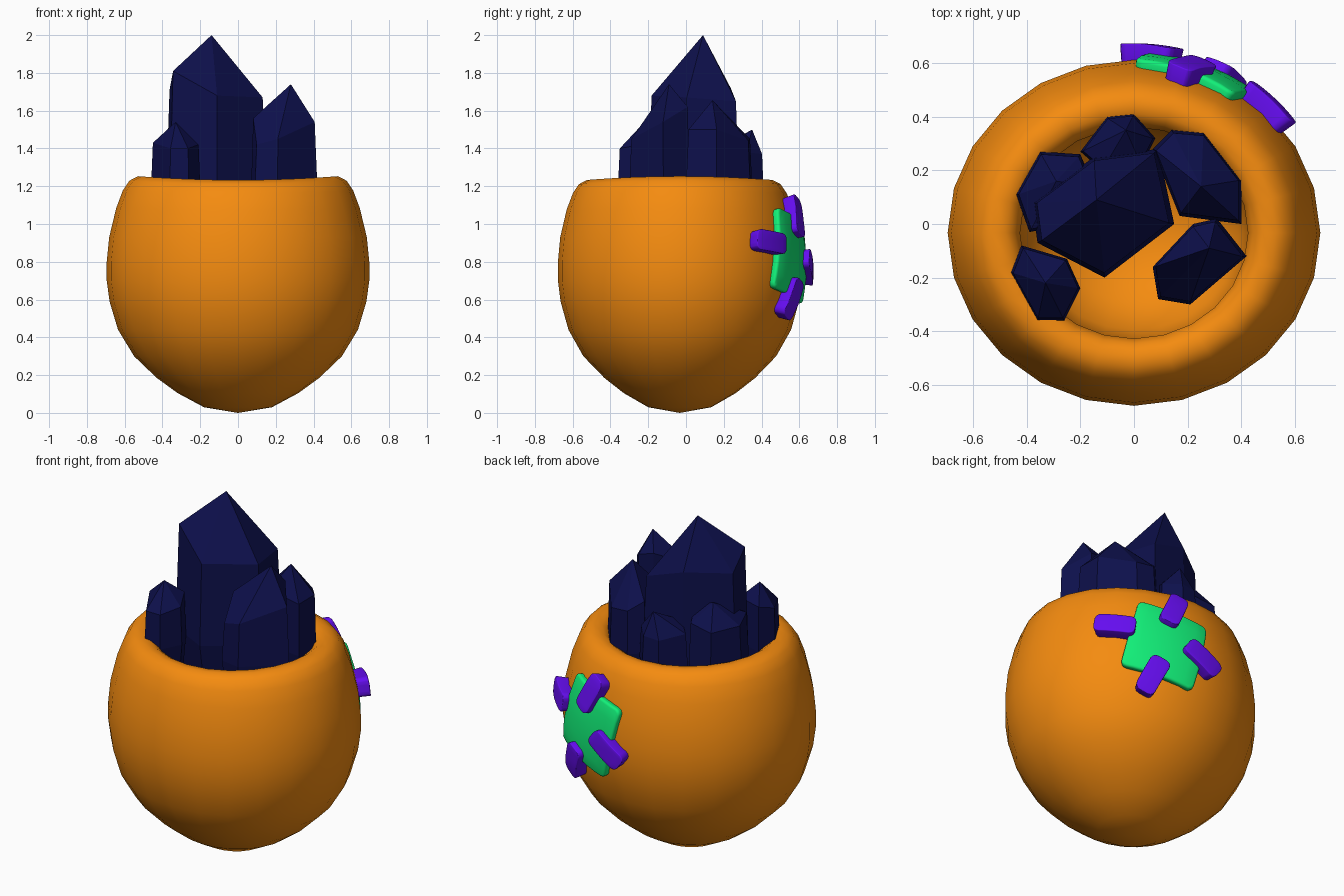
import bpy, bmesh, math
from mathutils import Vector, Matrix

if "Cube" in bpy.data.objects:
    bpy.data.objects.remove(bpy.data.objects["Cube"])

CY, SQ = -0.033, 0.928      # pot centre in y, and its squash in depth


def material(name, rgb):
    m = bpy.data.materials.new(name)
    m.diffuse_color = (*rgb, 1)
    m.use_nodes = True
    m.node_tree.nodes["Principled BSDF"].inputs["Base Color"].default_value = m.diffuse_color
    return m


ORANGE = material("orange", (0.91, 0.26, 0.005))
NAVY = material("navy", (0.004, 0.005, 0.07))
GREEN = material("green", (0.006, 0.87, 0.19))
PURPLE = material("purple", (0.13, 0.004, 0.87))


def finish(name, bm, mat, smooth):
    bmesh.ops.recalc_face_normals(bm, faces=bm.faces[:])
    for f in bm.faces:
        f.smooth = smooth
    me = bpy.data.meshes.new(name)
    bm.to_mesh(me)
    bm.free()
    me.materials.append(mat)
    ob = bpy.data.objects.new(name, me)
    bpy.context.collection.objects.link(ob)
    return ob


# Pot: egg profile turned round, rolled rim and hollow inside
OUTER = [(0.18, 0.03), (0.32, 0.105), (0.43, 0.185), (0.55, 0.3), (0.635, 0.44),
         (0.68, 0.59), (0.695, 0.7), (0.695, 0.8), (0.682, 0.93), (0.645, 1.08),
         (0.61, 1.17), (0.575, 1.22), (0.53, 1.243)]
INNER = [(0.48, 1.238), (0.445, 1.215), (0.425, 1.16), (0.425, 1.02), (0.39, 0.86),
         (0.28, 0.73), (0.14, 0.67)]
SIDES = 24


def make_pot():
    bm = bmesh.new()
    rings = []
    for r, z in OUTER + INNER:
        ring = []
        for i in range(SIDES):
            a = math.tau * i / SIDES
            wave = 0.01 * math.cos(2 * a) * max(0, (z - 1.0) / 0.24)
            ring.append(bm.verts.new((r * math.cos(a), CY + SQ * r * math.sin(a), z + wave)))
        rings.append(ring)
    for a, b in zip(rings, rings[1:]):
        for i in range(SIDES):
            j = (i + 1) % SIDES
            bm.faces.new((a[i], a[j], b[j], b[i]))
    for ring, z in ((rings[0], 0.0), (rings[-1], 0.65)):
        c = bm.verts.new((0, CY, z))
        for i in range(SIDES):
            bm.faces.new((ring[i], ring[(i + 1) % SIDES], c))
    finish("pot", bm, ORANGE, True)


make_pot()


# Crystals: six-sided columns, narrow at the foot, with an uneven shoulder and a point
def crystal(name, tip, shoulder):
    bm = bmesh.new()
    n = len(shoulder)
    cx = sum(p[0] for p in shoulder) / n
    cy = sum(p[1] for p in shoulder) / n
    rings = []
    for k, z in ((0.7, 0.75), (1.0, 1.2), (0.93, None)):
        rings.append([bm.verts.new((cx + (x - cx) * k, cy + (y - cy) * k, z or sz))
                      for x, y, sz in shoulder])
    bm.faces.new(rings[0])
    for a, b in zip(rings, rings[1:]):
        for i in range(n):
            j = (i + 1) % n
            bm.faces.new((a[i], a[j], b[j], b[i]))
    t = bm.verts.new(tip)
    for i in range(n):
        bm.faces.new((rings[-1][i], rings[-1][(i + 1) % n], t))
    finish(name, bm, NAVY, False)


crystal("crystal_main", (-0.14, 0.09, 2.0),
        [(-0.36, -0.07, 1.81), (-0.38, 0.08, 1.71), (-0.15, 0.25, 1.72),
         (0.09, 0.28, 1.65), (0.15, 0.0, 1.67), (-0.11, -0.2, 1.68)])
crystal("crystal_front_right", (0.28, -0.09, 1.74),
        [(0.07, -0.16, 1.56), (0.22, 0.0, 1.64), (0.31, 0.02, 1.62),
         (0.42, -0.12, 1.54), (0.21, -0.3, 1.45), (0.09, -0.28, 1.42)])
crystal("crystal_back_right", (0.25, 0.14, 1.655),
        [(0.07, 0.28, 1.5), (0.14, 0.35, 1.45), (0.26, 0.34, 1.44),
         (0.4, 0.16, 1.5), (0.4, 0.0, 1.5), (0.17, 0.03, 1.52)])
crystal("crystal_front_left", (-0.33, -0.22, 1.54),
        [(-0.42, -0.08, 1.46), (-0.46, -0.18, 1.43), (-0.36, -0.36, 1.4),
         (-0.26, -0.36, 1.4), (-0.2, -0.24, 1.42), (-0.25, -0.13, 1.46)])
crystal("crystal_back_left", (-0.29, 0.16, 1.55),
        [(-0.39, -0.03, 1.45), (-0.44, 0.11, 1.43), (-0.35, 0.27, 1.42),
         (-0.2, 0.26, 1.44), (-0.15, 0.14, 1.5), (-0.24, 0.0, 1.48)])
crystal("crystal_back", (-0.03, 0.35, 1.5),
        [(-0.2, 0.27, 1.38), (-0.1, 0.4, 1.36), (0.0, 0.41, 1.37),
         (0.08, 0.32, 1.38), (0.03, 0.22, 1.42), (-0.12, 0.2, 1.42)])


# Point on the pot's outside, u sideways and v upwards from the patch centre
def on_pot(u, v, lift=0.0):
    a, z = 0.37 - u / 0.66, 0.83 + v
    for (r0, z0), (r1, z1) in zip(OUTER, OUTER[1:]):
        if z0 <= z <= z1:
            r = r0 + (r1 - r0) * (z - z0) / (z1 - z0)
            break
    slope = (z - 0.75) * 0.9
    n = Vector((math.sin(a), math.cos(a), slope)).normalized()
    return Vector((r * math.sin(a), CY + SQ * r * math.cos(a), z)) + n * lift


# Rounded pad wrapped over the pot, used for patch and stitches
def pad(name, mat, u, v, w, h, angle, out, bevel):
    bm = bmesh.new()
    bmesh.ops.create_cube(bm, size=1)
    bmesh.ops.scale(bm, vec=(w, h, 1), verts=bm.verts)
    bmesh.ops.bevel(bm, geom=[e for e in bm.edges if abs(e.verts[0].co.z - e.verts[1].co.z) > 0.5],
                    offset=0.03, segments=3, profile=0.5, affect='EDGES')
    for axis, size in ((0, w), (1, h)):        # cuts so the pad can bend
        for i in range(1, 6):
            co, no = [0, 0, 0], [0, 0, 0]
            co[axis], no[axis] = (i / 6 - 0.5) * size, 1
            bmesh.ops.bisect_plane(bm, geom=bm.verts[:] + bm.edges[:] + bm.faces[:],
                                   plane_co=co, plane_no=no)
    rot = Matrix.Rotation(math.radians(angle), 3, 'Z')
    for vert in bm.verts:
        p = rot @ vert.co
        vert.co = on_pot(u + p.x, v + p.y, out if p.z > 0 else -0.03)
    ob = finish(name, bm, mat, True)
    m = ob.modifiers.new("round", 'BEVEL')
    m.width, m.segments, m.limit_method = bevel, 3, 'ANGLE'
    m.angle_limit = math.radians(50)


pad("patch", GREEN, 0, 0, 0.4, 0.43, -13, 0.03, 0.015)
for name, u, v, angle in (("stitch_left", -0.27, 0.07, -8), ("stitch_top", 0.04, 0.2, 66),
                          ("stitch_right", 0.185, -0.06, -35), ("stitch_bottom", -0.08, -0.22, 64)):
    pad(name, PURPLE, u, v, 0.21, 0.105, angle, 0.062, 0.025)
